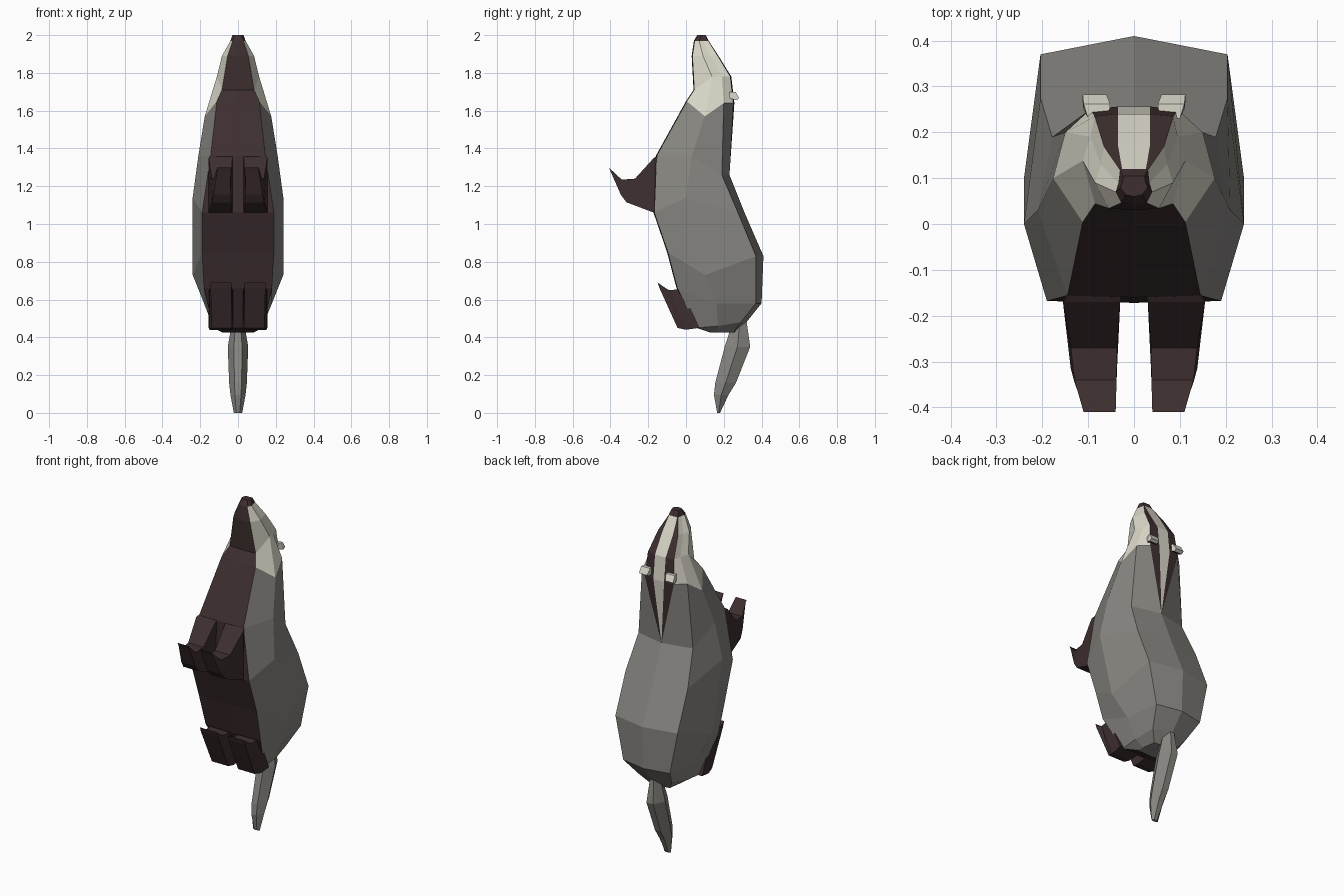
import bpy, bmesh

if "Cube" in bpy.data.objects:
    bpy.data.objects.remove(bpy.data.objects["Cube"])


def material(name, rgb):
    m = bpy.data.materials.new(name)
    m.diffuse_color = (*rgb, 1)
    m.use_nodes = True
    m.node_tree.nodes["Principled BSDF"].inputs["Base Color"].default_value = m.diffuse_color
    return m


GREY, DARK, CREAM = 0, 1, 2
MATS = [material("grey fur", (0.25, 0.24, 0.22)),
        material("dark brown fur", (0.048, 0.028, 0.029)),
        material("cream fur", (0.70, 0.68, 0.58))]


def loft(name, rings, color):
    """Skin a list of equal-length point rings; color(row, column) picks the material."""
    bm = bmesh.new()
    rows = [[bm.verts.new(p) for p in ring] for ring in rings]
    n = len(rows[0])
    for r in range(len(rows) - 1):
        for c in range(n):
            d = (c + 1) % n
            f = bm.faces.new((rows[r][c], rows[r][d], rows[r + 1][d], rows[r + 1][c]))
            f.material_index = color(r, c)
    bm.faces.new(rows[0]).material_index = color(0, -1)
    bm.faces.new(rows[-1]).material_index = color(len(rows) - 2, -1)
    bmesh.ops.remove_doubles(bm, verts=bm.verts, dist=0.0005)
    bmesh.ops.recalc_face_normals(bm, faces=bm.faces)
    mesh = bpy.data.meshes.new(name)
    bm.to_mesh(mesh)
    bm.free()
    for m in MATS:
        mesh.materials.append(m)
    ob = bpy.data.objects.new(name, mesh)
    bpy.context.collection.objects.link(ob)


NECK = 1.5  # the face stripes run to a point on the first ring below this height


def body_ring(belly, edge_x, side, shoulder_y, back):
    """Half section from belly edge to back stripe, mirrored around the belly centre."""
    (by, bz), (sx, sy, sz), (ky, kz) = belly, side, back
    shoulder_x = 0.85 * sx
    outer = min(0.095, 0.9 * shoulder_x) if kz > NECK else 0
    inner = min(0.035, 0.85 * outer)
    half = [(edge_x, by + .004, bz), (sx, sy, sz), (shoulder_x, shoulder_y, kz),
            (outer, ky - .06 * outer, kz), (inner, ky, kz)]
    return [(0, by, bz)] + half + [(-x, y, z) for x, y, z in reversed(half)]


# Body and head, nose to rump: belly (y, z), belly edge x, side (x, y, z), shoulder y, back (y, z)
body = [body_ring(*s) for s in (
    ((.06, 2.0), .018, (.03, .08, 2.0), .09, (.105, 2.0)),
    ((.042, 1.97), .028, (.04, .07, 1.97), .09, (.12, 1.97)),
    ((.03, 1.89), .055, (.085, .09, 1.89), .13, (.172, 1.89)),
    ((.04, 1.71), .085, (.112, .138, 1.78), .19, (.24, 1.78)),
    ((0, 1.65), .112, (.176, .10, 1.57), .20, (.256, 1.64)),
    ((-.16, 1.36), .145, (.21, .03, 1.36), .19, (.23, 1.26)),
    ((-.172, 1.06), .19, (.24, 0, 1.14), .275, (.31, 1.06)),
    ((-.10, .85), .19, (.24, .10, .73), .37, (.41, .83)),
    ((-.05, .66), .18, (.18, .16, .58), .37, (.40, .58)),
    ((.055, .45), .13, (.13, .17, .46), .29, (.32, .48)),
    ((.13, .425), .08, (.08, .17, .425), .25, (.26, .425)))]


def body_color(row, col):
    if col < 0:
        return DARK if row == 0 else GREY
    if row == 0 or col in (0, 10):      # nose and belly
        return DARK
    if row < 5 and col in (4, 6):       # twin face stripes
        return DARK
    if row < 5 and col == 5:            # pale blaze between the stripes
        return CREAM
    return CREAM if row < 4 else GREY   # cheeks, then coat


loft("body", body, body_color)


# Paired limbs: sections of (top y, top z, bottom y, bottom z, inner x, outer x)
def limb(name, sections, color):
    for tag, s in (("left", -1), ("right", 1)):
        rings = [[(s * a, ty, tz), (s * b, ty, tz), (s * b, by, bz), (s * a, by, bz)]
                 for ty, tz, by, bz, a, b in sections]
        loft(name + "_" + tag, rings, color)


def dark(row, col):
    return DARK


limb("front_leg", [(-.14, 1.37, -.13, 1.06, .025, .14),
                   (-.17, 1.35, -.17, 1.06, .03, .155),
                   (-.27, 1.24, -.315, 1.115, .037, .138),
                   (-.34, 1.235, -.345, 1.155, .038, .13),
                   (-.41, 1.30, -.40, 1.28, .04, .11)], dark)
limb("hind_leg", [(-.02, .655, .07, .45, .025, .155),
                  (-.09, .65, 0, .44, .03, .15),
                  (-.10, .655, -.045, .45, .032, .14),
                  (-.15, .69, -.14, .66, .035, .145)], dark)

# Ears, cream with dark undersides
limb("ear", [(.23, 1.70, .23, 1.665, .055, .10),
             (.262, 1.70, .25, 1.66, .052, .11),
             (.282, 1.665, .265, 1.655, .06, .112)],
     lambda row, col: DARK if col == 2 else CREAM)

# Tail: six-sided tapering sections of (z, front y, back y, half width)
tail = [(.49, .25, .32, .03), (.35, .205, .34, .054),
        (.16, .155, .265, .047), (.095, .148, .225, .04), (0, .165, .18, .022)]
loft("tail", [[(-.4 * w, a, z), (.4 * w, a, z), (w, (a + b) / 2, z),
               (.4 * w, b, z), (-.4 * w, b, z), (-w, (a + b) / 2, z)]
              for z, a, b, w in tail], lambda row, col: GREY)
